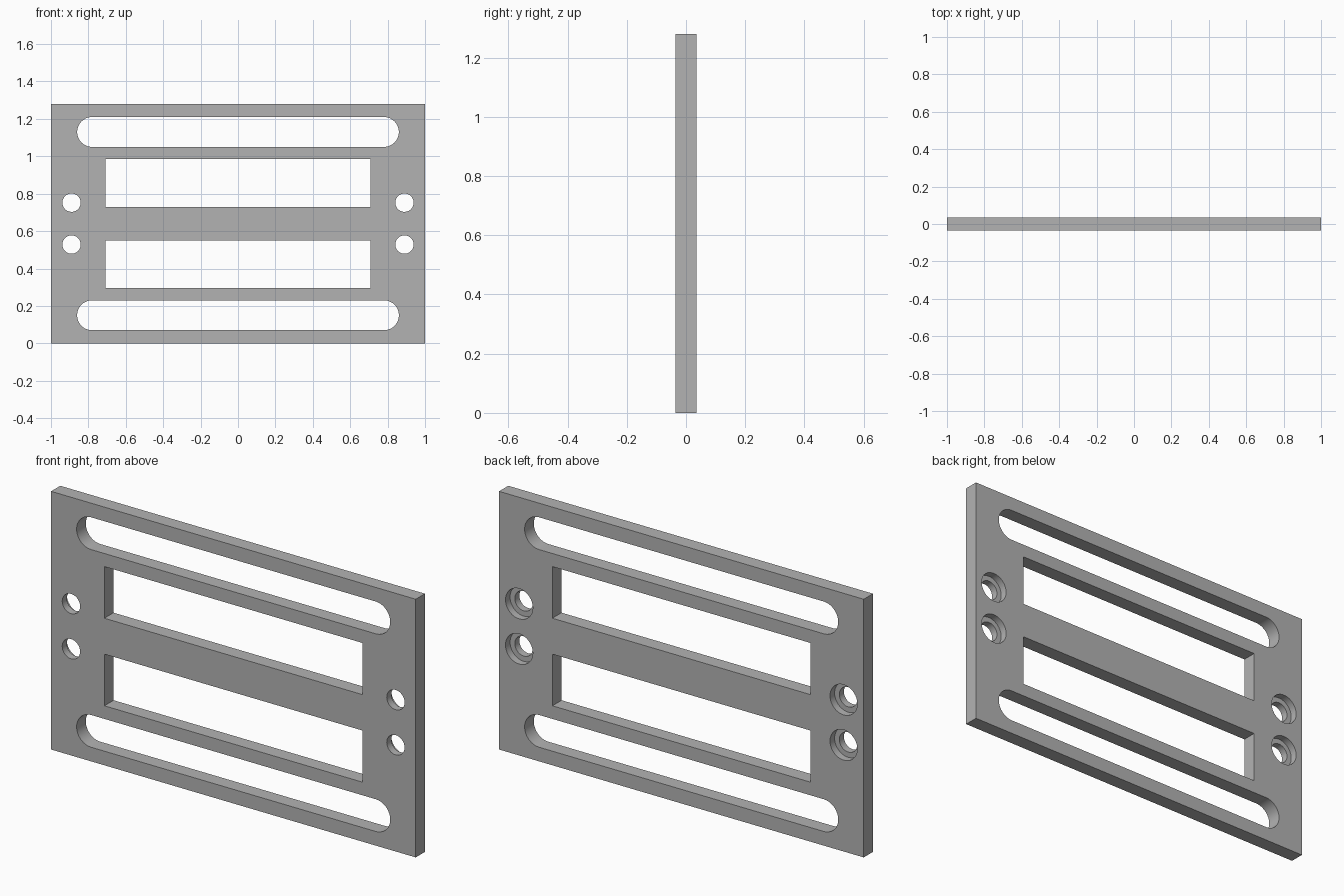
import bpy, bmesh, math
from mathutils import Vector

WIDTH, HEIGHT, THICK = 2.0, 1.28, 0.072
MID = HEIGHT / 2

if "Cube" in bpy.data.objects:
    bpy.data.objects.remove(bpy.data.objects["Cube"])

grey = bpy.data.materials.new("plain grey")
grey.use_nodes = True
grey.diffuse_color = (0.45, 0.45, 0.45, 1)
grey.node_tree.nodes["Principled BSDF"].inputs["Base Color"].default_value = grey.diffuse_color


def rectangle(cx, cz, w, h):
    return [(cx + sx * w / 2, cz + sz * h / 2)
            for sx, sz in ((-1, -1), (1, -1), (1, 1), (-1, 1))]


def circle(cx, cz, r, n=48):
    return [(cx + r * math.cos(math.tau * i / n), cz + r * math.sin(math.tau * i / n))
            for i in range(n)]


def slot(cx, cz, length, r, n=24):
    pts = []
    for side in (1, -1):
        for i in range(n + 1):
            a = math.pi * i / n - side * math.pi / 2
            pts.append((cx + side * (length / 2 - r) + r * math.cos(a), cz + r * math.sin(a)))
    return pts


def prism_object(name, outlines, y0, y1):
    """Extrude closed x-z outlines from y0 to y1 as one object."""
    bm = bmesh.new()
    for outline in outlines:
        face = bm.faces.new([bm.verts.new((x, y0, z)) for x, z in outline])
        ext = bmesh.ops.extrude_face_region(bm, geom=[face])
        verts = [g for g in ext["geom"] if isinstance(g, bmesh.types.BMVert)]
        bmesh.ops.translate(bm, verts=verts, vec=Vector((0, y1 - y0, 0)))
    bmesh.ops.recalc_face_normals(bm, faces=bm.faces)
    mesh = bpy.data.meshes.new(name)
    bm.to_mesh(mesh)
    bm.free()
    mesh.materials.append(grey)
    obj = bpy.data.objects.new(name, mesh)
    bpy.context.collection.objects.link(obj)
    return obj


# Flat panel
panel = prism_object("panel", [rectangle(0, MID, WIDTH, HEIGHT)], -THICK / 2, THICK / 2)

# Rounded slots, rectangular windows and screw holes, mirrored about mid height
openings, bores = [], []
for s in (-1, 1):
    openings.append(slot(0, MID + s * 0.49, 1.72, 0.08))
    openings.append(rectangle(0, MID + s * 0.217, 1.415, 0.256))
    for x in (-0.89, 0.89):
        openings.append(circle(x, MID + s * 0.112, 0.049))
        bores.append(circle(x, MID + s * 0.112, 0.075))

# Through cuts, then counterbores sunk into the back
cutters = [prism_object("opening_cutter", openings, -0.2, 0.2),
           prism_object("counterbore_cutter", bores, 0.0, 0.2)]
for cutter in cutters:
    cutter.hide_render = True
    mod = panel.modifiers.new("cut", 'BOOLEAN')
    mod.operation = 'DIFFERENCE'
    mod.solver = 'EXACT'
    mod.object = cutter

bpy.context.view_layer.update()
graph = bpy.context.evaluated_depsgraph_get()
result = bpy.data.meshes.new_from_object(panel.evaluated_get(graph))
panel.modifiers.clear()
panel.data = result
for cutter in cutters:
    bpy.data.objects.remove(cutter)

# Smooth round walls, sharp rims
bpy.ops.object.select_all(action='DESELECT')
panel.select_set(True)
bpy.context.view_layer.objects.active = panel
bpy.ops.object.shade_smooth_by_angle(angle=math.radians(30))
